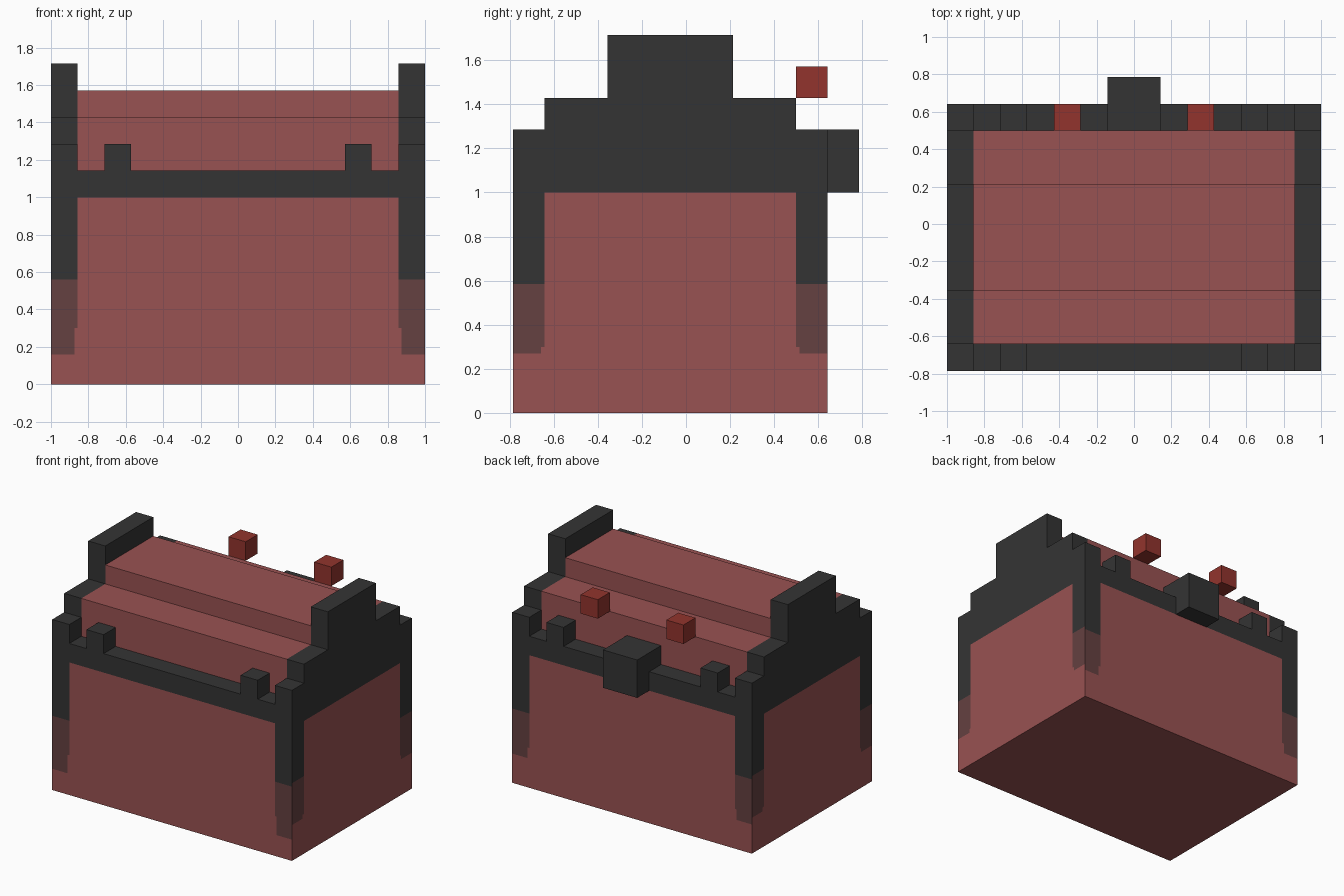
import bpy, bmesh
from mathutils import Vector

cube = bpy.data.objects.get("Cube")
if cube:
    bpy.data.objects.remove(cube, do_unlink=True)

U = 1 / 7                       # building grid step
FRONT, BACK = -5.5 * U, 4.5 * U  # body depth limits
RIM = 8 * U                     # height of the rim
INNER = 6 * U                   # inner face of the side walls


def srgb(*c):
    return [((v / 255 + 0.055) / 1.055) ** 2.4 for v in c] + [1.0]


def material(name, color):
    m = bpy.data.materials.new(name)
    m.use_nodes = True
    m.diffuse_color = color
    m.node_tree.nodes["Principled BSDF"].inputs["Base Color"].default_value = color
    return m


RED = material("faded_red", srgb(153, 82, 82))
DARK = material("charcoal", srgb(52, 52, 52))
BLEND = material("dusky_maroon", srgb(101, 65, 65))
BRICK = material("brick_red", srgb(146, 52, 45))


def finish(name, bm, mats):
    bmesh.ops.recalc_face_normals(bm, faces=bm.faces)
    me = bpy.data.meshes.new(name)
    bm.to_mesh(me)
    bm.free()
    for m in mats:
        me.materials.append(m)
    ob = bpy.data.objects.new(name, me)
    bpy.context.collection.objects.link(ob)
    return ob


def box_mesh(lo, hi):
    lo, hi = Vector(lo), Vector(hi)
    bm = bmesh.new()
    bmesh.ops.create_cube(bm, size=1)
    for v in bm.verts:
        v.co = (lo + hi) / 2 + v.co * (hi - lo)
    return bm


def box(name, lo, hi, mat):
    return finish(name, box_mesh(lo, hi), [mat])


def extrude_profile(name, profile, x0, x1, mat):
    """Closed (y, z) outline pushed along x."""
    bm = bmesh.new()
    face = bm.faces.new([bm.verts.new((x0, y, z)) for y, z in profile])
    ext = bmesh.ops.extrude_face_region(bm, geom=[face])
    for v in ext["geom"]:
        if isinstance(v, bmesh.types.BMVert):
            v.co.x = x1
    return finish(name, bm, [mat])


# Body: a block cut along the borders of its painted frame
bm = box_mesh((-1, FRONT, 0), (1, BACK, RIM))
cuts = {
    0: [-INNER, -0.873, 0.873, INNER],
    1: [FRONT + U, FRONT + 0.127, BACK - 0.127, BACK - U],
    2: [0.16, 0.22, 0.27, 0.30, 0.56, 0.585, 1.0],
}
for axis, places in cuts.items():
    for p in places:
        co, no = Vector(), Vector()
        co[axis], no[axis] = p, 1
        bmesh.ops.bisect_plane(bm, geom=bm.verts[:] + bm.edges[:] + bm.faces[:],
                               plane_co=co, plane_no=no)
bm.normal_update()
for f in bm.faces:
    c, n = f.calc_center_median(), f.normal
    if abs(n.z) > 0.5:
        f.material_index = 1 if n.z > 0 else 0
        continue
    # distance from the nearest vertical corner, and ends of the post colours
    if abs(n.x) > 0.5:
        d, dark_end, fade_end = min(c.y - FRONT, BACK - c.y), 0.585, 0.27
    else:
        d, dark_end = 1 - abs(c.x), 0.56
        fade_end = 0.16 if n.y < 0 else 0.22
    width = U if c.z > 0.30 else 0.127
    if c.z > 1.0 or (d < U and c.z > dark_end):
        f.material_index = 1
    elif d < width and c.z > fade_end:
        f.material_index = 2
finish("body", bm, [RED, DARK, BLEND])

# Stepped lid between the side walls
y0, y1, y2, y3 = FRONT + U, -2.5 * U, 1.5 * U, BACK - U
extrude_profile("lid", [(y0, RIM), (y0, 10 * U), (y1, 10 * U), (y1, 11 * U),
                        (y2, 11 * U), (y2, 10 * U), (y3, 10 * U), (y3, RIM)],
                -INNER, INNER, RED)

# Stepped side walls and the small blocks, on both sides
wall = [(FRONT, RIM), (FRONT, 9 * U), (y0, 9 * U), (y0, 10 * U), (y1, 10 * U),
        (y1, 12 * U), (y2, 12 * U), (y2, 10 * U), (y3, 10 * U), (y3, 9 * U),
        (BACK, 9 * U), (BACK, RIM)]
for side, s in (("left", 1), ("right", -1)):
    extrude_profile(side + "_wall", wall, s * INNER, s, DARK)
    a, b = sorted((s * 4 * U, s * 5 * U))
    box(side + "_front_stud", (a, FRONT, RIM), (b, y0, 9 * U), DARK)
    box(side + "_back_stud", (a, y3, RIM), (b, BACK, 9 * U), DARK)
    a, b = sorted((s * 2 * U, s * 3 * U))
    box(side + "_floating_block", (a, y3, 10 * U), (b, BACK, 11 * U), BRICK)

# Latch overhanging the back rim
box("latch", (-U, y3, 7 * U), (U, BACK + U, 9 * U), DARK)
